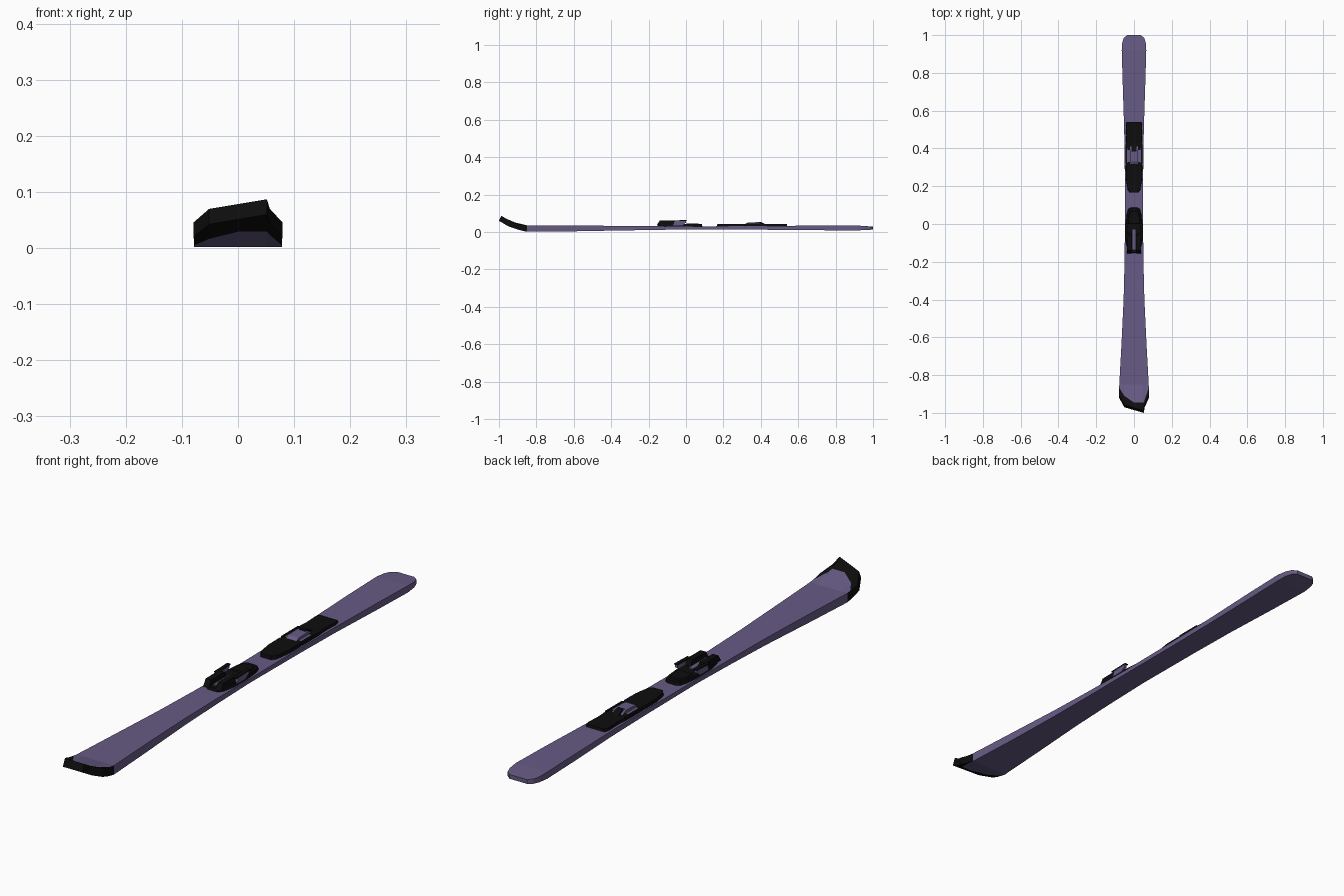
import bpy
import bmesh

cube = bpy.data.objects.get("Cube")
if cube:
    bpy.data.objects.remove(cube, do_unlink=True)


def material(name, rgb, rough=0.6):
    m = bpy.data.materials.new(name)
    m.use_nodes = True
    m.diffuse_color = (*rgb, 1)
    node = m.node_tree.nodes["Principled BSDF"]
    node.inputs["Base Color"].default_value = (*rgb, 1)
    node.inputs["Roughness"].default_value = rough
    return m


PURPLE = material("muted purple", (0.135, 0.105, 0.235))
BLACK = material("black", (0.004, 0.004, 0.004))


def finish(name, bm, *mats):
    bmesh.ops.recalc_face_normals(bm, faces=bm.faces)
    me = bpy.data.meshes.new(name)
    bm.to_mesh(me)
    bm.free()
    ob = bpy.data.objects.new(name, me)
    bpy.context.collection.objects.link(ob)
    for m in mats:
        me.materials.append(m)
    return ob


def lerp_table(table, y):
    """Value at y in a list of (y, value) pairs sorted by y."""
    if y <= table[0][0]:
        return table[0][1]
    for (a, va), (b, vb) in zip(table, table[1:]):
        if y <= b:
            return va + (vb - va) * (y - a) / (b - a)
    return table[-1][1]


# Ski outline: half width, underside and top heights along the length
WIDTH = [(-0.92, 0.079), (-0.85, 0.078), (-0.65, 0.067), (-0.4, 0.055), (-0.2, 0.05),
         (0.0, 0.048), (0.3, 0.049), (0.5, 0.052), (0.75, 0.06), (0.92, 0.065),
         (0.96, 0.062), (0.985, 0.054), (1.0, 0.036)]
BOTTOM = [(-1.0, 0.06), (-0.95, 0.031), (-0.9, 0.013), (-0.855, 0.002), (-0.8, 0.0),
          (-0.5, 0.006), (0.0, 0.014), (0.5, 0.012), (0.9, 0.008), (1.0, 0.013)]
TOP = [(-1.0, 0.087), (-0.97, 0.07), (-0.92, 0.046), (-0.855, 0.036), (-0.6, 0.035),
       (0.0, 0.03), (0.5, 0.033), (0.9, 0.036), (1.0, 0.029)]
COLUMNS = [-1, -0.65, 0, 0.65, 0.72, 1]
TIP_EDGE = [-0.92, -0.97, -0.985, -1.0, -0.97, -0.92]
CAP_EDGE = [-0.867, -0.91, -0.945, -0.945, -0.93, -0.867]

rows = [TIP_EDGE, [(a + b) / 2 for a, b in zip(TIP_EDGE, CAP_EDGE)], CAP_EDGE]
rows += [[y] * len(COLUMNS) for y, w in WIDTH if y > -0.86]

bm = bmesh.new()
rings = []
for r, row in enumerate(rows):
    top, under = [], []
    for u, y in zip(COLUMNS, row):
        x = u * lerp_table(WIDTH, y)
        lean = 0.012 if r == 0 else 0
        top.append(bm.verts.new((x, y + lean, lerp_table(TOP, y))))
        under.append(bm.verts.new((x, y, lerp_table(BOTTOM, y))))
    rings.append(top + under[::-1])
n = len(rings[0])
k = len(COLUMNS)
for r, (a, b) in enumerate(zip(rings, rings[1:])):
    for i in range(n):
        j = (i + 1) % n
        f = bm.faces.new((a[i], a[j], b[j], b[i]))
        edge_wall = i in (k - 1, n - 1)
        # black tip guard wraps round the nose and its side walls
        f.material_index = 1 if r < 2 or (r == 2 and edge_wall) else 0
for ring, slot in ((rings[0], 1), (rings[-1], 0)):
    for i in range(k - 1):
        f = bm.faces.new((ring[i], ring[i + 1], ring[n - 2 - i], ring[n - 1 - i]))
        f.material_index = slot
finish("ski", bm, PURPLE, BLACK)


def plate(name, outline, z0, z1, mat, inset=0.0):
    """Raised plate, mirrored across x, from (half width, y) pairs front to back."""
    pts = [(w, y) for w, y in outline] + [(-w, y) for w, y in reversed(outline)]
    cy = sum(p[1] for p in pts) / len(pts)
    half = max(abs(p[1] - cy) for p in pts)
    wide = max(p[0] for p in pts)
    bm = bmesh.new()
    low = [bm.verts.new((x, y, z0)) for x, y in pts]
    high = [bm.verts.new((x * (1 - inset / wide), cy + (y - cy) * (1 - inset / half), z1))
            for x, y in pts]
    for i in range(len(pts)):
        j = (i + 1) % len(pts)
        bm.faces.new((low[i], low[j], high[j], high[i]))
    bm.faces.new(high)
    bm.faces.new(low[::-1])
    return finish(name, bm, mat)


def side_profile(name, profile, x0, x1, mat):
    """Extrude a (y, z) profile from x0 to x1."""
    bm = bmesh.new()
    a = [bm.verts.new((x0, y, z)) for y, z in profile]
    b = [bm.verts.new((x1, y, z)) for y, z in profile]
    for i in range(len(a)):
        j = (i + 1) % len(a)
        bm.faces.new((a[i], a[j], b[j], b[i]))
    bm.faces.new(a)
    bm.faces.new(b[::-1])
    return finish(name, bm, mat)


# Toe binding
plate("toe_base", [(0.02, -0.155), (0.035, -0.14), (0.045, -0.09), (0.045, -0.01),
                   (0.04, 0.05), (0.032, 0.08), (0.018, 0.088)], 0.026, 0.042, BLACK, 0.004)
plate("toe_pad", [(0.03, 0.0), (0.034, 0.03), (0.022, 0.07)], 0.04, 0.046, BLACK, 0.004)
plate("toe_lever", [(0.009, -0.135), (0.009, -0.03)], 0.04, 0.047, PURPLE)
for side, s in (("left", 1), ("right", -1)):
    side_profile(f"toe_housing_{side}", [(-0.155, 0.038), (-0.14, 0.062), (-0.06, 0.063),
                                         (-0.045, 0.038)], s * 0.014, s * 0.037, BLACK)
    side_profile(f"toe_jaw_{side}", [(-0.07, 0.036), (-0.065, 0.057), (0.0, 0.06),
                                     (0.0, 0.05), (-0.02, 0.036)], s * 0.036, s * 0.046, PURPLE)
    side_profile(f"toe_jaw_cover_{side}", [(-0.075, 0.057), (-0.075, 0.062), (0.003, 0.064),
                                           (0.003, 0.06)], s * 0.033, s * 0.047, BLACK)

# Heel binding
plate("heel_front_plate", [(0.022, 0.165), (0.034, 0.18), (0.044, 0.24), (0.045, 0.31),
                           (0.036, 0.33)], 0.026, 0.044, BLACK, 0.003)
plate("heel_rear_plate", [(0.036, 0.39), (0.045, 0.415), (0.042, 0.47), (0.045, 0.52),
                          (0.04, 0.542)], 0.026, 0.043, BLACK, 0.003)
plate("heel_slide", [(0.036, 0.32), (0.036, 0.42)], 0.028, 0.042, PURPLE)
side_profile("heel_piece", [(0.31, 0.04), (0.33, 0.051), (0.39, 0.053), (0.415, 0.04)],
             -0.022, 0.022, PURPLE)
side_profile("heel_lever", [(0.375, 0.04), (0.385, 0.055), (0.405, 0.052), (0.43, 0.04)],
             -0.013, 0.013, BLACK)
for side, s in (("left", 1), ("right", -1)):
    side_profile(f"heel_rail_{side}", [(0.32, 0.028), (0.32, 0.045), (0.42, 0.045),
                                       (0.42, 0.028)], s * 0.036, s * 0.044, BLACK)
